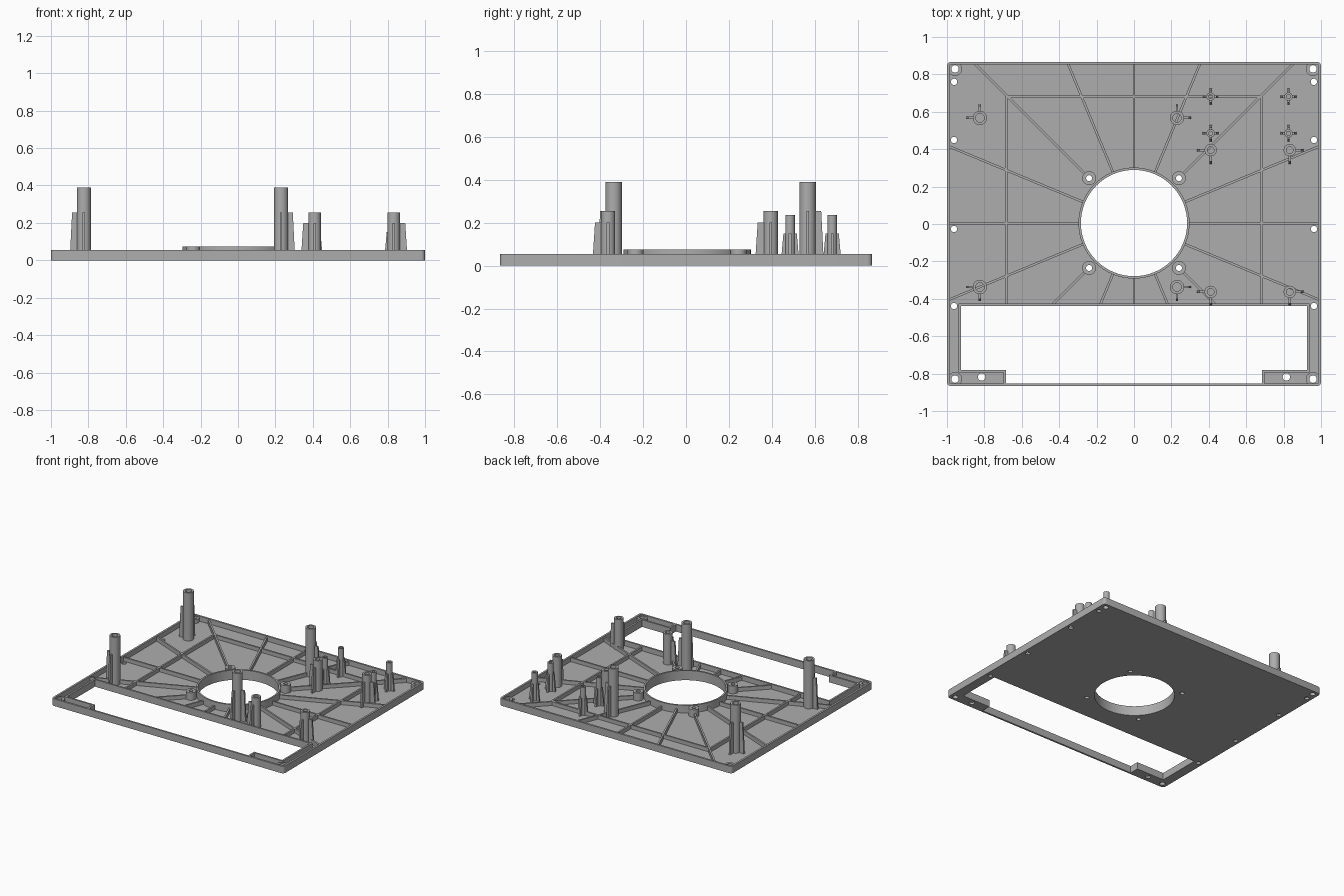
import bpy, bmesh, math
from mathutils import Vector

if "Cube" in bpy.data.objects:
    bpy.data.objects.remove(bpy.data.objects["Cube"])

grey = bpy.data.materials.new("grey plastic")
grey.diffuse_color = (0.42, 0.42, 0.42, 1)
grey.use_nodes = True
grey.node_tree.nodes["Principled BSDF"].inputs["Base Color"].default_value = grey.diffuse_color

FLOOR, RIM, RIB = 0.016, 0.055, 0.046
CY = 0.005          # y of the round opening


def link(name, mesh):
    ob = bpy.data.objects.new(name, mesh)
    bpy.context.collection.objects.link(ob)
    mesh.materials.clear()
    mesh.materials.append(grey)
    return ob


def circle(x, y, r, n=32):
    return [(x + r * math.cos(2 * math.pi * i / n), y + r * math.sin(2 * math.pi * i / n)) for i in range(n)]


def rounded_rect(hx, hy, r, n=5):
    pts = []
    for k, (sx, sy) in enumerate([(1, 1), (-1, 1), (-1, -1), (1, -1)]):
        for i in range(n + 1):
            a = math.pi / 2 * (k + i / n)
            pts.append((sx * (hx - r) + r * math.cos(a), sy * (hy - r) + r * math.sin(a)))
    return pts


def extrude(name, loops, z0, z1):
    """Solid from a flat outline (first loop) with holes (other loops)."""
    cu = bpy.data.curves.new(name, 'CURVE')
    cu.dimensions = '2D'
    cu.fill_mode = 'BOTH'
    cu.extrude = (z1 - z0) / 2
    for pts in loops:
        sp = cu.splines.new('POLY')
        sp.points.add(len(pts) - 1)
        for p, (x, y) in zip(sp.points, pts):
            p.co = (x, y, 0, 1)
        sp.use_cyclic_u = True
    tmp = bpy.data.objects.new(name + "_outline", cu)
    bpy.context.collection.objects.link(tmp)
    dg = bpy.context.evaluated_depsgraph_get()
    mesh = bpy.data.meshes.new_from_object(tmp.evaluated_get(dg))
    bpy.data.objects.remove(tmp)
    bm = bmesh.new()
    bm.from_mesh(mesh)
    bmesh.ops.remove_doubles(bm, verts=bm.verts, dist=1e-5)
    bmesh.ops.translate(bm, verts=bm.verts, vec=(0, 0, (z0 + z1) / 2))
    bmesh.ops.recalc_face_normals(bm, faces=bm.faces)
    bm.to_mesh(mesh)
    bm.free()
    ob = link(name, mesh)
    bpy.ops.object.select_all(action='DESELECT')
    ob.select_set(True)
    bpy.context.view_layer.objects.active = ob
    bpy.ops.object.shade_smooth_by_angle(angle=math.radians(30))
    return ob


def fin(name, a, b, z0, z1, t, taper=0.0):
    """Upright web from a to b; the far top corner steps back by taper."""
    a, b = Vector(a), Vector(b)
    d = (b - a).normalized()
    n = Vector((-d.y, d.x)) * t / 2
    prof = [(a, z0), (b, z0), (b - d * taper, z1), (a, z1)]
    bm = bmesh.new()
    sides = [[bm.verts.new((p.x + s * n.x, p.y + s * n.y, z)) for p, z in prof] for s in (1, -1)]
    bm.faces.new(sides[0])
    bm.faces.new(sides[1][::-1])
    for i in range(4):
        j = (i + 1) % 4
        bm.faces.new((sides[0][i], sides[1][i], sides[1][j], sides[0][j]))
    bmesh.ops.recalc_face_normals(bm, faces=bm.faces)
    mesh = bpy.data.meshes.new(name)
    bm.to_mesh(mesh)
    bm.free()
    return link(name, mesh)


# Outlines: plate, front window and the C-shaped bay inside the walls
outer = rounded_rect(1.0, 0.867, 0.022)


def mirrored(half):
    return half + [(-x, y) for x, y in reversed(half)]


window = mirrored([(0.925, -0.438), (0.925, -0.78), (0.685, -0.78), (0.685, -0.853)])
bay = mirrored([(0.985, 0.852), (0.985, -0.852), (0.699, -0.852), (0.699, -0.794),
                (0.939, -0.794), (0.939, -0.424)])

# Floor with screw holes
corner_holes = [(sx * 0.957, sy * 0.829) for sx in (1, -1) for sy in (1, -1)]
edge_holes = [(s * 0.962, y) for s in (1, -1) for y in (0.76, 0.449, -0.027, -0.438)]
tab_holes = [(s * 0.815, -0.818) for s in (1, -1)]
ring_holes = [(sx * 0.24, CY + sy * 0.24) for sx in (1, -1) for sy in (1, -1)]
holes = [circle(x, y, 0.02, 20) for x, y in corner_holes + tab_holes]
holes += [circle(x, y, 0.017, 20) for x, y in edge_holes]
holes += [circle(x, y, 0.016, 20) for x, y in ring_holes]
extrude("floor", [outer, window, circle(0, CY, 0.284, 64)] + holes, 0, FLOOR)

# Walls round the edge and the window
extrude("rim_wall", [outer, bay, window], FLOOR, RIM)

# Centre ring and bosses
extrude("centre_ring", [circle(0, CY, 0.297, 64), circle(0, CY, 0.284, 64)], FLOOR, 0.075)
for x, y in ring_holes:
    extrude("ring_boss", [circle(x, y, 0.037), circle(x, y, 0.016, 20)], FLOOR, 0.075)
for x, y in corner_holes:
    extrude("corner_boss", [circle(x, y, 0.038), circle(x, y, 0.02, 20)], FLOOR, RIB)

# Radial stiffening ribs, every 22.5 degrees out to the walls
for i in range(16):
    ang = math.radians(22.5 * i)
    c, s = math.cos(ang), math.sin(ang)
    reach = []
    if abs(c) > 1e-6:
        reach.append(0.99 / abs(c))
    if abs(s) > 1e-6:
        reach.append((0.86 - CY if s > 0 else 0.43 + CY) / abs(s))
    r0, r1 = (0.365 if i % 4 == 2 else 0.292), min(reach)
    fin("radial_rib", (c * r0, CY + s * r0), (c * r1, CY + s * r1), FLOOR, RIB, 0.013)

# Rectangular stiffening ribs
for s in (1, -1):
    fin("side_rib", (s * 0.683, -0.43), (s * 0.683, 0.687), FLOOR, RIB, 0.013)
fin("back_rib", (-0.683, 0.681), (0.683, 0.681), FLOOR, RIB, 0.013)


def standoff(name, x, y, r, bore, top, dirs, reach, fin_top):
    extrude(name, [circle(x, y, r), circle(x, y, bore, 24)], FLOOR, top)
    for dx, dy in dirs:
        r0 = (r + bore) / 2
        fin(name + "_fin", (x + dx * r0, y + dy * r0), (x + dx * reach, y + dy * reach),
            FLOOR, fin_top, 0.013, 0.012)


# Tall, medium and small standoffs with tapered fins
for x, sx in ((-0.824, -1), (0.23, 1)):
    for y, sy in ((0.567, 1), (-0.337, -1)):
        standoff("tall_standoff", x, y, 0.038, 0.023, 0.39, [(sx, 0), (0, sy)], 0.075, 0.255)
for x, sx in ((0.41, -1), (0.833, 1)):
    for y in (0.395, -0.363):
        standoff("medium_standoff", x, y, 0.033, 0.018, 0.255, [(sx, 0), (0, -1)], 0.073, 0.2)
    for y in (0.681, 0.485):
        standoff("small_standoff", x - (0.007 if sx > 0 else 0), y, 0.022, 0.011, 0.235,
                 [(1, 0), (-1, 0), (0, 1), (0, -1)], 0.043, 0.15)
